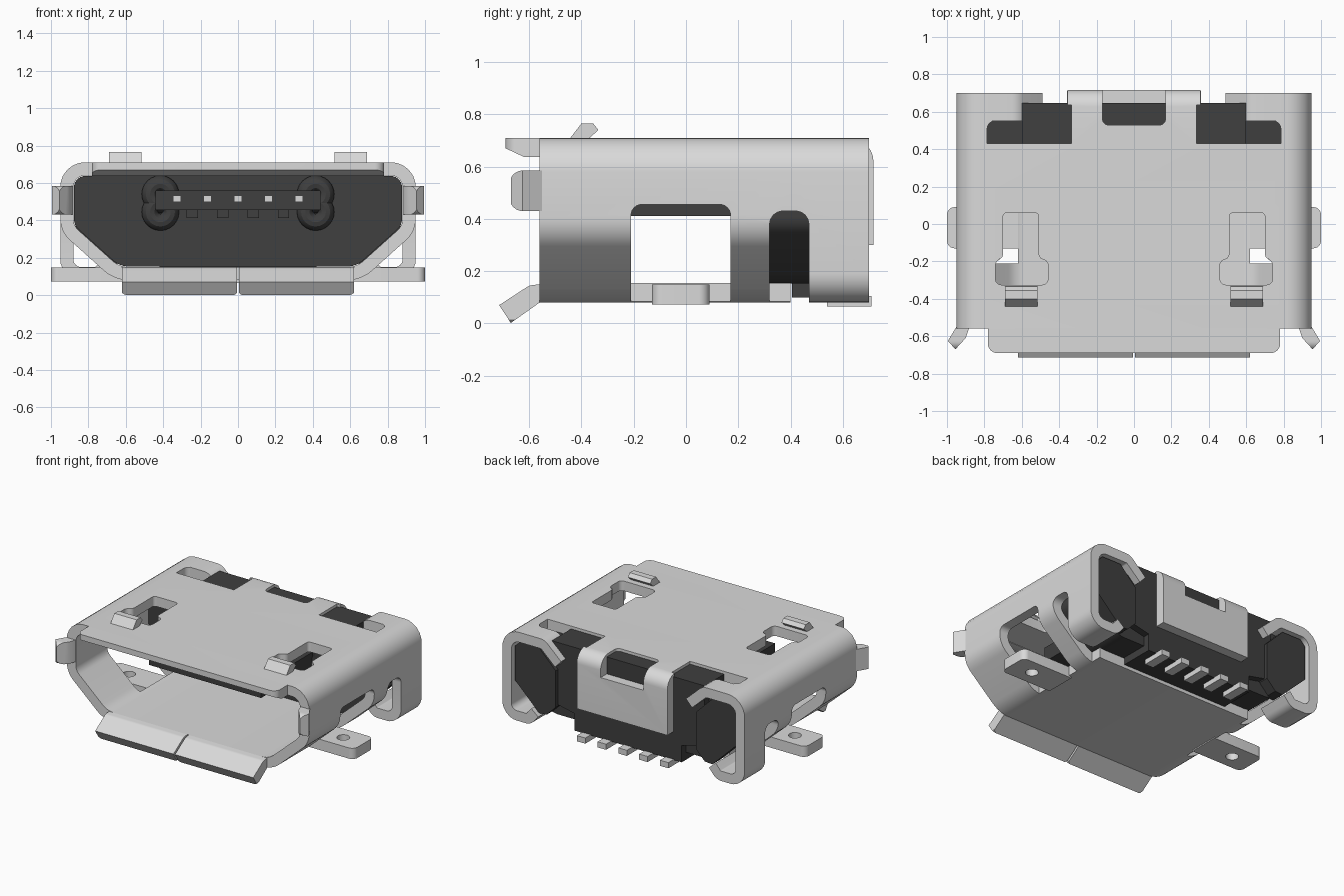
import bpy, bmesh, math
from mathutils import Vector

cube = bpy.data.objects.get("Cube")
if cube:
    bpy.data.objects.remove(cube, do_unlink=True)


def material(name, value):
    m = bpy.data.materials.new(name)
    m.use_nodes = True
    col = (value, value, value, 1)
    m.diffuse_color = col
    m.node_tree.nodes["Principled BSDF"].inputs["Base Color"].default_value = col
    return m


METAL = material("light grey metal", 0.70)
PLASTIC = material("dark grey plastic", 0.05)
T = 0.07  # sheet thickness
SIDES = ((1, "left"), (-1, "right"))


def rounded(pts, closed=True, seg=6):
    """Turn (u, v, radius) corners into a path with arcs."""
    out, n = [], len(pts)
    for i, q in enumerate(pts):
        p, r = Vector(q[:2]), (q[2] if len(q) > 2 else 0)
        if r == 0 or (not closed and i in (0, n - 1)):
            out.append(p)
            continue
        a = (Vector(pts[i - 1][:2]) - p).normalized()
        b = (Vector(pts[(i + 1) % n][:2]) - p).normalized()
        ang = a.angle(b)
        c = p + (a + b).normalized() * r / math.sin(ang / 2)
        t = r / math.tan(ang / 2)
        s, e = p + a * t - c, p + b * t - c
        out += [c + s.lerp(e, k / seg).normalized() * r for k in range(seg + 1)]
    return out


def offset(path, d, closed):
    """Shift a path to its left by d."""
    out, n = [], len(path)
    for i, p in enumerate(path):
        dirs = []
        if closed or i > 0:
            dirs.append((p - path[i - 1]).normalized())
        if closed or i < n - 1:
            dirs.append((path[(i + 1) % n] - p).normalized())
        norms = [Vector((-w.y, w.x)) for w in dirs]
        m = sum(norms, Vector((0, 0))).normalized()
        out.append(p + m * d / max(0.3, m.dot(norms[0])))
    return out


def place(u, v, t, axis, s):
    x, y, z = {"X": (t, u, v), "Y": (u, t, v), "Z": (u, v, t)}[axis]
    return (x * s, y, z)


def finish(name, bm, mat):
    bmesh.ops.recalc_face_normals(bm, faces=bm.faces)
    me = bpy.data.meshes.new(name)
    bm.to_mesh(me)
    bm.free()
    ob = bpy.data.objects.new(name, me)
    bpy.context.collection.objects.link(ob)
    me.materials.append(mat)
    return ob


def prism(name, pts, axis, t0, t1, mat=METAL, s=1):
    """Extrude a rounded polygon along an axis."""
    bm = bmesh.new()
    path = rounded(pts)
    a, b = [[bm.verts.new(place(p.x, p.y, t, axis, s)) for p in path] for t in (t0, t1)]
    bm.faces.new(a)
    bm.faces.new(b)
    for i in range(len(path)):
        bm.faces.new((a[i - 1], a[i], b[i], b[i - 1]))
    return finish(name, bm, mat)


def ribbon(name, pts, axis, t0, t1, closed=False, s=1):
    """Bent sheet metal: a path with thickness, extruded along an axis."""
    bm = bmesh.new()
    outer = rounded(pts, closed)
    inner = offset(outer, T, closed)
    n = len(outer)
    rows = [[bm.verts.new(place(p.x, p.y, t, axis, s)) for p in path]
            for path, t in ((outer, t0), (outer, t1), (inner, t1), (inner, t0))]
    for i in range(n if closed else n - 1):
        j = (i + 1) % n
        for k in range(4):
            a, b = rows[k], rows[(k + 1) % 4]
            bm.faces.new((a[i], a[j], b[j], b[i]))
    if not closed:
        bm.faces.new([r[0] for r in rows])
        bm.faces.new([r[-1] for r in rows])
    return finish(name, bm, METAL)


def box(name, x, y, z, mat=METAL, s=1):
    return prism(name, [(x[0], y[0]), (x[1], y[0]), (x[1], y[1]), (x[0], y[1])], "Z", *z, mat, s)


def cut(ob, cutter, op="DIFFERENCE"):
    cutter.hide_render = True
    m = ob.modifiers.new("cut", "BOOLEAN")
    m.operation, m.solver, m.object = op, "EXACT", cutter
    bpy.ops.object.select_all(action="DESELECT")
    bpy.context.view_layer.objects.active = ob
    ob.select_set(True)
    bpy.ops.object.modifier_apply(modifier=m.name)
    bpy.data.objects.remove(cutter, do_unlink=True)


# main shell: D-shaped tube of bent sheet
half = [(0.66, 0.08, 0.2), (0.95, 0.34, 0.15), (0.95, 0.71, 0.13)]
d_shape = half + [(-x, z, r) for x, z, r in reversed(half)]
shell = ribbon("shell", d_shape, "Y", -0.56, 0.43, closed=True)
cut(shell, box("cutter", (-0.7, 0.7), (0.40, 0.6), (-0.1, 0.3)))

# rear flap folded down over the housing, with its window
rear_flap = ribbon("rear_flap", [(0.717, 0.30), (0.717, 0.71, 0.09), (0.43, 0.71)], "X", -0.355, 0.355)
cut(rear_flap, prism("cutter", [(-0.168, 0.53, 0.03), (0.168, 0.53, 0.03), (0.168, 0.9), (-0.168, 0.9)],
                     "Z", 0.57, 0.9))

rear_notch = [(0.32, -0.1), (0.47, -0.1), (0.47, 0.43, 0.05), (0.32, 0.43, 0.05)]
side_window = [(-0.21, -0.1), (0.17, -0.1), (0.17, 0.455, 0.04), (-0.21, 0.455, 0.04)]
latch_slot = [(0.51, 0.06, 0.02), (0.51, -0.19, 0.03), (0.46, -0.19, 0.03), (0.46, -0.325, 0.03),
              (0.74, -0.325, 0.03), (0.74, -0.19, 0.03), (0.70, -0.19, 0.03), (0.70, 0.06, 0.02)]
for s, side in SIDES:
    cut(shell, prism("cutter", side_window, "X", 0.62, 1.2, s=s))
    cut(shell, prism("cutter", rear_notch, "X", 0.62, 1.2, s=s))
    cut(shell, prism("cutter", latch_slot, "Z", 0.58, 0.8, s=s))
    cut(rear_flap, box("cutter", (0.333, 0.4), (0.40, 0.635), (0.62, 0.8), s=s))

    # rear side wall and hoop, with its upper curl
    hoop = ribbon(side + "_rear_hoop", [(0.67, 0.15), (0.73, 0.08, 0.08), (0.95, 0.08, 0.11),
                  (0.95, 0.71, 0.13), (0.76, 0.71)], "Y", 0.43, 0.70, s=s)
    cut(hoop, prism("cutter", rear_notch, "X", 0.6, 1.2, s=s))
    cut(hoop, prism("cutter", [(0.5, 0.40), (0.785, 0.40), (0.785, 0.55, 0.04), (0.5, 0.55)],
                    "Z", 0.55, 0.8, s=s))
    ribbon(side + "_rear_curl", [(0.76, 0.71), (0.62, 0.71, 0.09), (0.49, 0.59)], "Y", 0.55, 0.70, s=s)

    # plastic end plug inside the hoop
    prism(side + "_housing_plug", [(0.55, 0.24), (0.62, 0.17), (0.68, 0.165), (0.87, 0.35),
          (0.87, 0.59), (0.83, 0.63), (0.68, 0.63), (0.55, 0.50)], "Y", 0.58, 0.675, PLASTIC, s)

    # bent latch tab on the top
    prism(side + "_latch_tab", [(-0.45, 0.70), (-0.40, 0.765), (-0.355, 0.765), (-0.335, 0.74),
          (-0.38, 0.70)], "X", 0.515, 0.69, s=s)

    # flared lug at the side of the mouth, corners rounded
    lug = prism(side + "_mouth_lug", [(0.88, -0.55), (0.90, -0.61), (0.955, -0.67), (0.995, -0.625),
                (0.95, -0.55)], "Z", 0.40, 0.62, s=s)
    cut(lug, prism("cutter", [(-0.5, 0.43), (-0.5, 0.585), (-0.675, 0.585, 0.05), (-0.675, 0.43, 0.05)],
                   "X", 0.8, 1.1, s=s), "INTERSECT")

    # solder foot with a round hole
    foot = prism(side + "_foot", [(0.60, -0.13), (1.0, -0.13, 0.04), (1.0, 0.09, 0.04), (0.60, 0.09)],
                 "Z", 0.073, 0.149, s=s)
    ring = [(0.84 + 0.042 * math.cos(k * math.pi / 12), -0.02 + 0.042 * math.sin(k * math.pi / 12))
            for k in range(24)]
    cut(foot, prism("cutter", ring, "Z", 0, 0.3, s=s))

    # lower flap that flares downward, lower corners rounded
    flap = prism(side + "_lower_flap", [(-0.56, 0.15), (-0.60, 0.145, 0.04), (-0.715, 0.07),
                 (-0.67, 0.002), (-0.56, 0.08)], "X", 0.006, 0.62, s=s)
    cut(flap, prism("cutter", [(0.0, 0.0, 0.03), (0.63, 0.0, 0.04), (0.63, 0.2), (0.0, 0.2)],
                    "Y", -0.8, -0.5, s=s), "INTERSECT")

# upper lip with rounded corners and chamfered underside
lip = prism("upper_lip", [(-0.69, 0.71), (-0.56, 0.71), (-0.56, 0.637), (-0.62, 0.637), (-0.69, 0.67)],
            "X", -0.78, 0.78)
cut(lip, prism("cutter", [(-0.79, -0.4), (-0.78, -0.69, 0.05), (0.78, -0.69, 0.05), (0.79, -0.4)],
               "Z", 0.5, 0.9), "INTERSECT")

# plastic housing
body_shape = [(p.x, p.y) for p in offset(rounded(d_shape), T + 0.003, True)]
prism("housing", body_shape, "Y", 0.25, 0.60, PLASTIC)
prism("rear_housing", [(-0.42, 0.10), (0.42, 0.10), (0.42, 0.22), (0.60, 0.26), (0.60, 0.69),
      (-0.60, 0.69), (-0.60, 0.26), (-0.42, 0.22)], "Y", 0.405, 0.648, PLASTIC)

# contact tongue with corner mouldings
box("tongue", (-0.44, 0.44), (-0.37, 0.30), (0.455, 0.56), PLASTIC)
for s, side in SIDES:
    for z, level in ((0.54, "upper"), (0.445, "lower")):
        bpy.ops.mesh.primitive_torus_add(major_radius=0.055, minor_radius=0.045, major_segments=24,
                                         minor_segments=12, location=(0.415 * s, 0.24, z),
                                         rotation=(math.pi / 2, 0, 0))
        ob = bpy.context.object
        ob.name = side + "_" + level + "_tongue_moulding"
        ob.data.materials.append(PLASTIC)
for i in range(4):
    x = -0.245 + i * 0.163
    box("tongue_rib", (x - 0.03, x + 0.03), (-0.23, 0.30), (0.412, 0.46), PLASTIC)

# five contacts on the tongue and their solder pins at the rear
for i in range(5):
    x = (i - 2) * 0.163
    box("contact", (x - 0.018, x + 0.018), (-0.375, 0.2), (0.50, 0.53))
    box("solder_pin", (x - 0.033, x + 0.033), (0.54, 0.71), (0.065, 0.105))

# smooth curved bends, sharp edges kept
bpy.ops.object.select_all(action="DESELECT")
for ob in bpy.context.scene.objects:
    if ob.type == "MESH":
        ob.select_set(True)
        bpy.context.view_layer.objects.active = ob
bpy.ops.object.shade_smooth_by_angle(angle=math.radians(30))
